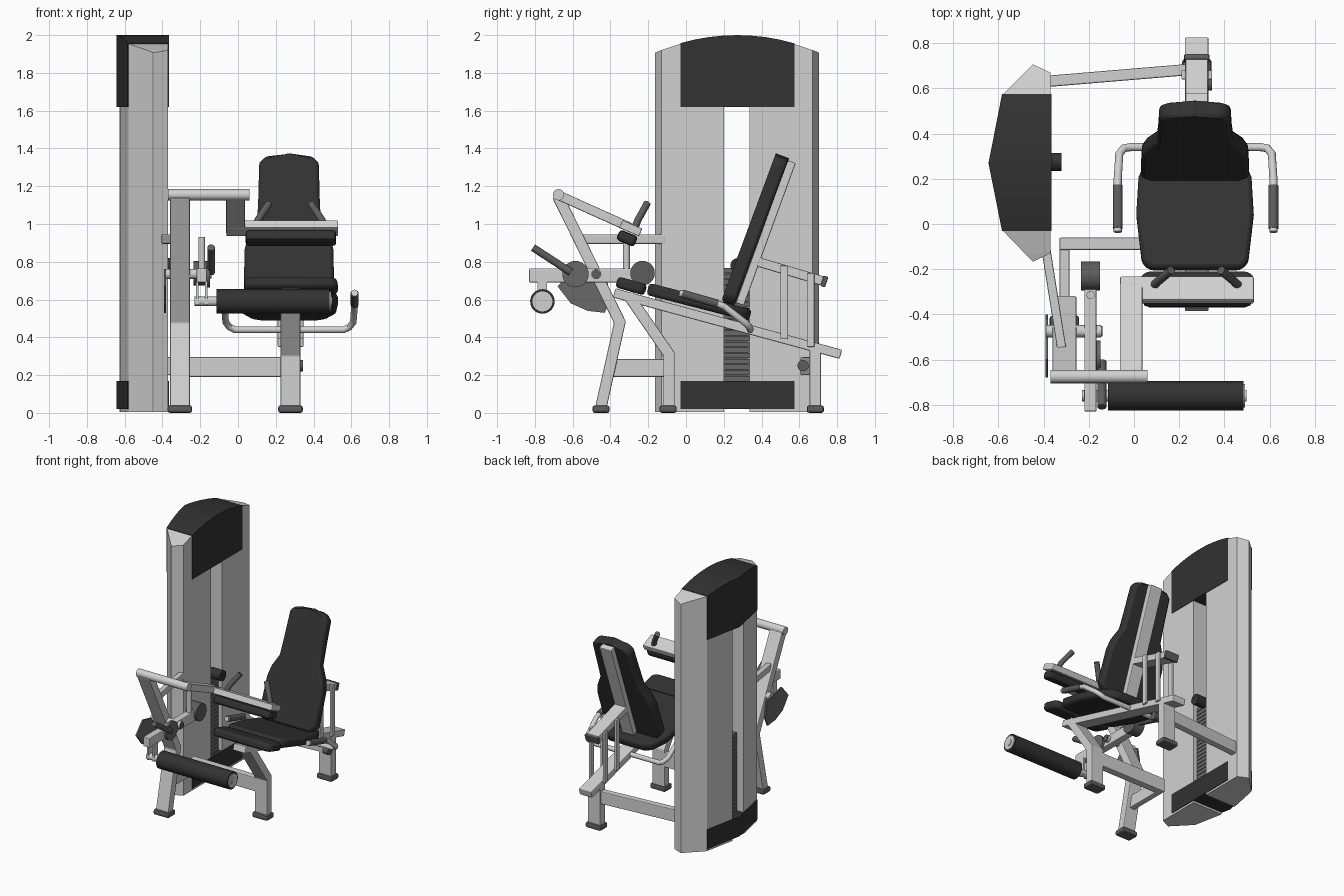
import bpy, bmesh, math
from mathutils import Vector, Matrix

cube = bpy.data.objects.get("Cube")
if cube:
    bpy.data.objects.remove(cube)


def material(name, v):
    m = bpy.data.materials.new(name)
    m.use_nodes = True
    m.diffuse_color = (v, v, v, 1)
    m.node_tree.nodes["Principled BSDF"].inputs["Base Color"].default_value = (v, v, v, 1)
    return m


LIGHT = material("light grey metal", 0.64)
DARK = material("black upholstery", 0.032)
GREY = material("dark grey rubber", 0.11)
STEEL = material("stack grey", 0.14)


def finish(name, bm, mat, bevel=0, smooth=False):
    bmesh.ops.recalc_face_normals(bm, faces=bm.faces)
    me = bpy.data.meshes.new(name)
    bm.to_mesh(me)
    bm.free()
    ob = bpy.data.objects.new(name, me)
    bpy.context.collection.objects.link(ob)
    me.materials.append(mat)
    if bevel:
        mod = ob.modifiers.new("bevel", 'BEVEL')
        mod.width, mod.segments = bevel, 2
    if smooth:
        bpy.ops.object.select_all(action='DESELECT')
        ob.select_set(True)
        bpy.context.view_layer.objects.active = ob
        bpy.ops.object.shade_smooth_by_angle(angle=math.radians(35))
    return ob


def skin(bm, rings):
    """Joins equal rings of points and closes both ends."""
    vs = [[bm.verts.new(p) for p in r] for r in rings]
    n = len(vs[0])
    for a, b in zip(vs, vs[1:]):
        for i in range(n):
            bm.faces.new((a[i], a[(i + 1) % n], b[(i + 1) % n], b[i]))
    bm.faces.new(vs[0])
    bm.faces.new(vs[-1])


def prism(name, pts, lo, hi, mat, axis='x', bevel=0):
    bm = bmesh.new()
    place = (lambda h, a, b: (h, a, b)) if axis == 'x' else (lambda h, a, b: (a, b, h))
    skin(bm, [[place(h, a, b) for a, b in pts] for h in (lo, hi)])
    return finish(name, bm, mat, bevel)


def strip(name, path, thick, lo, hi, mat, axis='x', bevel=0.006):
    """Mitred flat bar following a 2D path, extruded along an axis."""
    p = [Vector(q) for q in path]
    left, right = [], []
    for i, q in enumerate(p):
        d = [(b - a).normalized() for a, b in zip(p[max(i - 1, 0):i + 2], p[max(i - 1, 0) + 1:i + 2])]
        normals = [Vector((-e.y, e.x)) for e in d]
        m = sum(normals, Vector((0, 0))).normalized()
        m *= thick / 2 / m.dot(normals[0])
        left.append(q + m)
        right.append(q - m)
    return prism(name, left + right[::-1], lo, hi, mat, axis, bevel)


def box(name, x, y, z, mat, bevel=0):
    return prism(name, [(x[0], y[0]), (x[1], y[0]), (x[1], y[1]), (x[0], y[1])], *z, mat, 'z', bevel)


def tube(name, path, r, mat, sides=16):
    p = [Vector(q) for q in path]
    rings = []
    bm = bmesh.new()
    for i, q in enumerate(p):
        t = ((p[i] - p[i - 1]).normalized() if i else Vector()) + \
            ((p[i + 1] - p[i]).normalized() if i < len(p) - 1 else Vector())
        t.normalize()
        u = t.cross(Vector((0.13, 0.31, 0.94)) if abs(t.z) < 0.9 else Vector((0, 1, 0))).normalized()
        if rings:
            u = (last - t * last.dot(t)).normalized()
        last, v = u, t.cross(u)
        rings.append([q + r * (math.cos(a) * u + math.sin(a) * v)
                      for a in (math.tau * k / sides for k in range(sides))])
    skin(bm, rings)
    return finish(name, bm, mat, smooth=True)


def pad(name, base, along, halves, thick, bevel=0.018):
    """Cushion from (distance, half width) pairs, mirrored about x = 0.27."""
    u = Vector(along).normalized()
    n = Vector((1, 0, 0)).cross(u)
    outline = [(w, t) for t, w in halves] + [(-w, t) for t, w in halves[::-1]]
    bm = bmesh.new()
    skin(bm, [[Vector(base) + Vector((w, 0, 0)) + u * t + n * h for w, t in outline]
              for h in (0, thick)])
    return finish(name, bm, DARK, bevel, True)


# Weight tower
OUTER = [(-0.165, -0.45), (-0.03, -0.58), (0.27, -0.64), (0.575, -0.58), (0.705, -0.45)]


def outer_x(y):
    for (a, xa), (b, xb) in zip(OUTER, OUTER[1:]):
        if y <= b:
            return xa + (xb - xa) * (y - a) / (b - a)
    return OUTER[-1][1]


def tower_part(name, ys, z0, z1, mat, grow=0.0):
    rings = []
    for y in ys:
        edge = max(-0.13 - y, y - 0.67, 0)
        xi, xo = -0.37 - edge * 2.1 + grow, outer_x(y) - grow
        top = z1 or 1.996 + grow - 0.47 * (y - 0.27) ** 2
        rings.append([(xi, y, z0), (xo, y, z0), (xo, y, top), (xi, y, top)])
    bm = bmesh.new()
    skin(bm, rings)
    return finish(name, bm, mat)


tower_part("tower_front_column", [-0.165, -0.13, -0.03, 0.08, 0.2], 0.005, None, LIGHT)
tower_part("tower_rear_column", [0.335, 0.45, 0.575, 0.67, 0.705], 0.005, None, LIGHT)
tower_part("tower_cap", [-0.03 + 0.605 * k / 8 for k in range(9)], 1.62, None, DARK, 0.004)
tower_part("tower_base", [-0.03, 0.12, 0.27, 0.42, 0.575], 0.02, 0.17, DARK, 0.004)
for k in range(20):
    z = 0.17 + 0.03 * k
    box("weight_plate", (-0.57, -0.4), (0.2, 0.335), (z, z + 0.026), STEEL)
box("stack_core", (-0.56, -0.41), (0.205, 0.33), (0.17, 0.76), GREY)
tube("stack_knob", [(-0.42, 0.275, 0.78), (-0.32, 0.275, 0.78)], 0.04, DARK)

# Frame legs, rails and cross beams
strip("front_leg", [(-0.45, 0.03), (-0.35, 0.48), (-0.68, 1.15)], 0.06, -0.36, -0.255, LIGHT)
strip("seat_front_leg", [(-0.09, 0.03), (-0.09, 0.31), (-0.31, 0.63)], 0.06, 0.225, 0.33, LIGHT)
strip("rear_leg", [(0.685, 0.03), (0.685, 0.34)], 0.06, 0.225, 0.33, LIGHT)
strip("seat_rail", [(-0.38, 0.635), (0.82, 0.31)], 0.05, 0.225, 0.33, LIGHT)
for x, y in [(-0.308, -0.45), (0.278, -0.095), (0.278, 0.685)]:
    box("foot", (x - 0.065, x + 0.065), (y - 0.045, y + 0.045), (0, 0.04), GREY, 0.012)
box("front_cross_beam", (-0.33, 0.24), (-0.115, -0.06), (0.19, 0.295), LIGHT, 0.006)
box("leg_brace", (-0.33, -0.285), (-0.4, -0.09), (0.19, 0.285), LIGHT, 0.006)
strip("upper_brace", [(-0.32, -0.55), (-0.39, -0.11)], 0.04, 0.895, 0.945, LIGHT, 'z')
strip("rear_cross_beam", [(-0.4, 0.63), (0.26, 0.685)], 0.05, 0.2, 0.295, LIGHT, 'z')
tube("rear_beam_bolt", [(0.3, 0.62, 0.25), (0.345, 0.62, 0.25)], 0.03, GREY)

# Seat and backrest
pad("seat", (0.27, -0.21, 0.625), (0, 0.55, -0.142),
    [(0, 0.2), (0.03, 0.235), (0.25, 0.26), (0.42, 0.25), (0.53, 0.2), (0.56, 0.15)], 0.065)
pad("seat_front", (0.28, -0.375, 0.665), (0, 0.16, -0.045),
    [(0, 0.21), (0.02, 0.245), (0.14, 0.25), (0.16, 0.22)], 0.06)
pad("backrest", (0.27, 0.256, 0.565), (0, 0.287, 0.775),
    [(0, 0.2), (0.04, 0.24), (0.3, 0.235), (0.38, 0.215), (0.47, 0.168),
     (0.6, 0.162), (0.79, 0.158), (0.825, 0.12), (0.835, 0)], 0.075)
strip("backrest_rail", [(0.285, 0.575), (0.56, 1.33)], 0.045, 0.228, 0.328, LIGHT)
strip("backrest_arm", [(0.38, 0.8), (0.735, 0.695)], 0.05, 0.228, 0.328, LIGHT)
strip("backrest_arm_cap", [(0.72, 0.7), (0.745, 0.692)], 0.058, 0.222, 0.334, GREY)
for x in (0.21, 0.328):
    for y, z0, z1 in [(0.52, 0.39, 0.78), (0.66, 0.35, 0.74)]:
        box("backrest_strut", (x, x + 0.018), (y - 0.02, y + 0.02), (z0, z1), LIGHT, 0.004)

# Side handles beside the seat
right = [(0.27, 0.34, 0.44), (0.56, 0.34, 0.44), (0.59, 0.335, 0.455), (0.61, 0.31, 0.48),
         (0.617, 0.2, 0.565), (0.617, 0.16, 0.58), (0.617, -0.035, 0.635)]
left = [(0.545 - x, y, z) for x, y, z in right]
tube("seat_handle", left[::-1] + right[1:], 0.018, LIGHT)
for x in (0.617, -0.072):
    tube("seat_handle_grip", [(x, 0.17, 0.577), (x, -0.02, 0.631)], 0.022, GREY)

# Thigh hold-down
tube("hold_down_bar", [(-0.37, -0.675, 1.155), (0.06, -0.675, 1.155)], 0.03, LIGHT)
strip("hold_down_arm", [(-0.67, 1.15), (-0.27, 0.97)], 0.05, -0.063, 0.037, LIGHT)
strip("hold_down_plate", [(-0.345, 1.0), (-0.24, 0.955)], 0.045, -0.062, 0.53, LIGHT)
strip("hold_down_pad", [(-0.36, 0.945), (-0.265, 0.905)], 0.06, 0.04, 0.52, DARK, bevel=0.018)
for s in (-1, 1):
    tube("hold_down_handle", [(0.275 + s * 0.185, -0.27, 0.98), (0.275 + s * 0.17, -0.255, 1.02),
                              (0.275 + s * 0.11, -0.205, 1.11)], 0.019, GREY)

# Leg lever and its pivot
box("lever_beam", (-0.22, -0.166), (-0.83, -0.25), (0.69, 0.765), LIGHT, 0.006)
tube("lever_counterweight", [(-0.235, -0.23, 0.74), (-0.15, -0.23, 0.74)], 0.065, GREY, 24)
tube("pivot_shaft", [(-0.39, -0.475, 0.735), (-0.145, -0.475, 0.735)], 0.027, LIGHT)
tube("pivot_cap", [(-0.15, -0.475, 0.735), (-0.14, -0.475, 0.735)], 0.024, GREY)
tube("adjuster_disc", [(-0.166, -0.585, 0.735), (-0.148, -0.585, 0.735)], 0.07, STEEL, 24)
tube("adjuster_handle", [(-0.142, -0.61, 0.745), (-0.142, -0.81, 0.875)], 0.02, GREY)
tube("lever_peg", [(-0.192, -0.315, 0.75), (-0.192, -0.315, 0.93)], 0.018, LIGHT)
prism("cam_plate", [(-0.68, 0.67), (-0.61, 0.58), (-0.52, 0.54), (-0.43, 0.53), (-0.4, 0.6),
                    (-0.42, 0.72), (-0.6, 0.76)], -0.392, -0.38, STEEL)

# Ankle roller
for x in (-0.222, -0.175):
    box("roller_bracket", (x, x + 0.014), (-0.785, -0.735), (0.57, 0.7), LIGHT)
tube("roller_axle", [(-0.23, -0.76, 0.59), (0.497, -0.76, 0.59)], 0.025, LIGHT)
tube("ankle_roller", [(-0.115, -0.76, 0.59), (0.485, -0.76, 0.59)], 0.065, DARK, 28)
tube("roller_end_cap", [(0.48, -0.76, 0.59), (0.492, -0.76, 0.59)], 0.053, LIGHT, 28)
